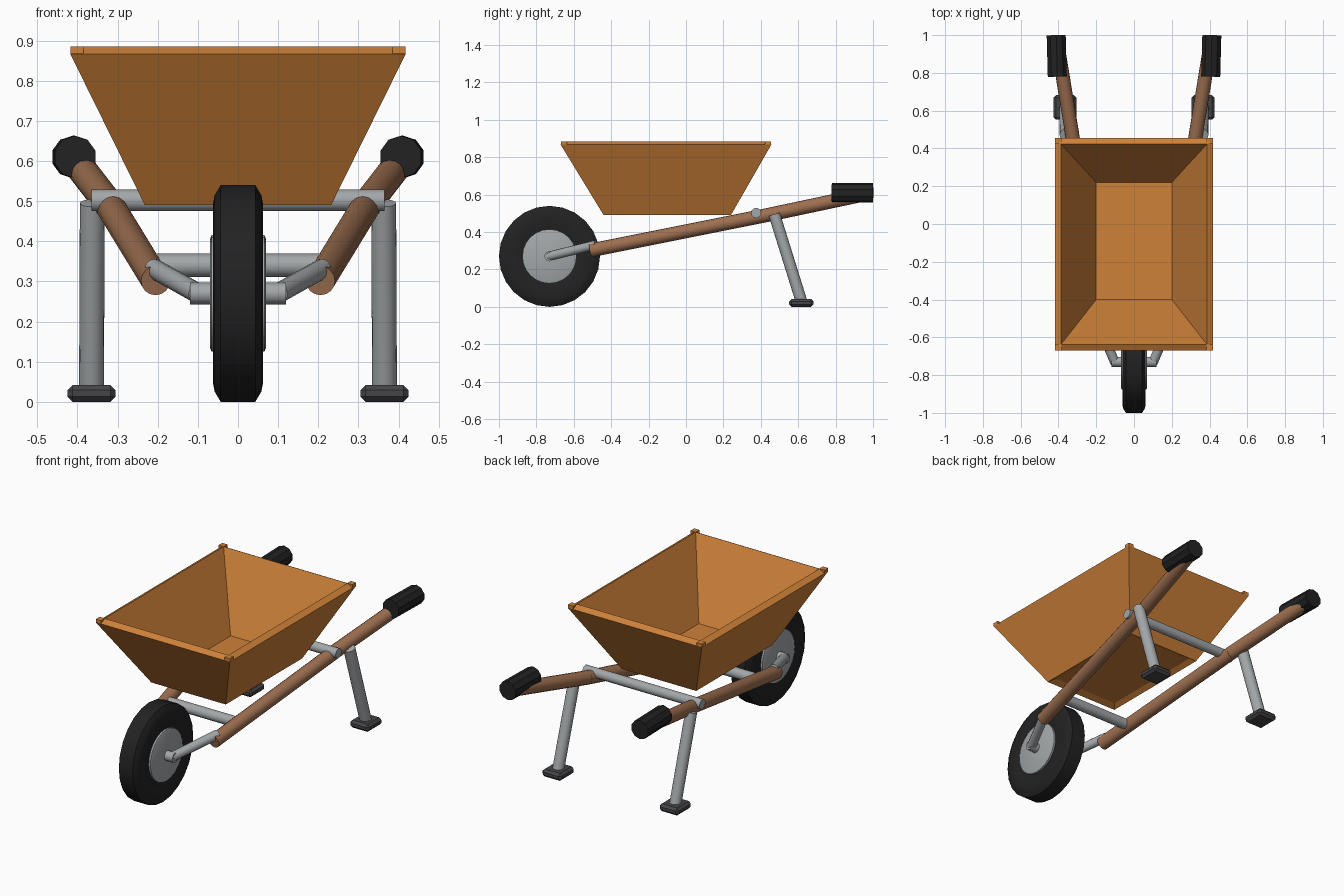
import bpy, bmesh, math
from mathutils import Vector

if "Cube" in bpy.data.objects:
    bpy.data.objects.remove(bpy.data.objects["Cube"], do_unlink=True)


def material(name, rgb, rough=0.6):
    m = bpy.data.materials.new(name)
    m.use_nodes = True
    m.diffuse_color = (*rgb, 1)
    shader = next(n for n in m.node_tree.nodes if n.type == 'BSDF_PRINCIPLED')
    shader.inputs["Base Color"].default_value = (*rgb, 1)
    shader.inputs["Roughness"].default_value = rough
    return m


ORANGE = material("orange_paint", (0.62, 0.22, 0.04))
WOOD = material("brown_wood", (0.34, 0.16, 0.08))
METAL = material("grey_metal", (0.37, 0.39, 0.40))
RUBBER = material("black_rubber", (0.016, 0.016, 0.016))
FOOT = material("dark_grey_foot", (0.06, 0.06, 0.065))


def finish(name, bm, mat, smooth=True):
    bmesh.ops.recalc_face_normals(bm, faces=bm.faces)
    mesh = bpy.data.meshes.new(name)
    bm.to_mesh(mesh)
    bm.free()
    mesh.materials.append(mat)
    ob = bpy.data.objects.new(name, mesh)
    bpy.context.collection.objects.link(ob)
    if smooth:
        bpy.ops.object.select_all(action='DESELECT')
        ob.select_set(True)
        bpy.context.view_layer.objects.active = ob
        bpy.ops.object.shade_smooth_by_angle(angle=math.radians(35))
    return ob


def rod(name, a, b, radius, mat, sides=16, smooth=True):
    """Capped cylinder from a to b."""
    a, b = Vector(a), Vector(b)
    axis = b - a
    bm = bmesh.new()
    bmesh.ops.create_cone(bm, cap_ends=True, segments=sides, radius1=radius,
                          radius2=radius, depth=axis.length)
    bm.transform(axis.to_track_quat('Z', 'Y').to_matrix().to_4x4())
    bmesh.ops.translate(bm, verts=bm.verts, vec=(a + b) / 2)
    return finish(name, bm, mat, smooth)


def box(name, center, size, mat, bevel=0.0):
    bm = bmesh.new()
    bmesh.ops.create_cube(bm, size=1)
    bmesh.ops.scale(bm, verts=bm.verts, vec=size)
    bmesh.ops.translate(bm, verts=bm.verts, vec=center)
    if bevel:
        bmesh.ops.bevel(bm, geom=bm.edges[:], offset=bevel, segments=1,
                        affect='EDGES')
    return finish(name, bm, mat, False)


def wheel_part(name, profile, center, mat, sides=24):
    """Lathe (x, radius) points around the wheel axis."""
    bm = bmesh.new()
    rings = []
    for x, r in profile:
        rings.append([bm.verts.new((x, center[1] + r * math.cos(t), center[2] + r * math.sin(t)))
                      for t in (math.tau * i / sides for i in range(sides))])
    for p, q in zip(rings, rings[1:]):
        for i in range(sides):
            j = (i + 1) % sides
            bm.faces.new((p[i], p[j], q[j], q[i]))
    bm.faces.new(rings[0])
    bm.faces.new(rings[-1])
    return finish(name, bm, mat)


def mirrored(half):
    return [(-x, r) for x, r in half] + [(x, r) for x, r in reversed(half)]


# Wheel
HUB = (0, -0.73, 0.27)
wheel_part("tire", mirrored([(0.05, 0.13), (0.061, 0.16), (0.062, 0.225),
                             (0.058, 0.245), (0.043, 0.27)]), HUB, RUBBER)
wheel_part("wheel_hub", mirrored([(0.070, 0.135), (0.066, 0.145)]), HUB, METAL)
rod("axle", (-0.12, *HUB[1:]), (0.12, *HUB[1:]), 0.027, METAL, 12)

# Tray: four slanted walls with perpendicular rims, and a thin floor
bm = bmesh.new()
# half width, half length, y centre, height
LOOPS = [(0.232, 0.34, -0.10, 0.49), (0.418, 0.563, -0.107, 0.867),
         (0.386, 0.53, -0.107, 0.885), (0.20, 0.31, -0.09, 0.508)]
rings = [[bm.verts.new((sx * w, c + sy * l, z))
          for sx, sy in ((-1, -1), (1, -1), (1, 1), (-1, 1))]
         for w, l, c, z in LOOPS]
for k in range(4):
    p, q = rings[k], rings[(k + 1) % 4]
    for i in range(4):
        j = (i + 1) % 4
        bm.faces.new((p[i], p[j], q[j], q[i]))
finish("tray_walls", bm, ORANGE, False)
box("tray_floor", (0, -0.09, 0.506), (0.402, 0.622, 0.006), ORANGE)

# Cross bars
rod("rear_crossbar", (-0.365, 0.375, 0.502), (0.365, 0.375, 0.502), 0.027, METAL)
rod("front_crossbar", (-0.22, -0.32, 0.34), (0.22, -0.32, 0.34), 0.029, METAL)

# Paired parts
for side, s in (("left", 1), ("right", -1)):
    # Rim corners
    for end, y in (("front", -0.653), ("back", 0.439)):
        box(f"{side}_{end}_rim_corner", (s * 0.401, y, 0.876),
            (0.033, 0.033, 0.018), ORANGE)
    # Bent wooden handle with rubber grip
    bend = (s * 0.32, 0.43, 0.49)
    rod(f"{side}_handle_lower", (s * 0.205, -0.51, 0.302), bend, 0.037, WOOD)
    rod(f"{side}_handle_upper", bend, (s * 0.405, 0.95, 0.60), 0.037, WOOD)
    rod(f"{side}_grip", (s * 0.406, 0.78, 0.61), (s * 0.412, 1.0, 0.61),
        0.053, RUBBER, 10, False)
    # Fork arm
    rod(f"{side}_fork_arm", (s * 0.10, -0.735, 0.27), (s * 0.21, -0.48, 0.332),
        0.025, METAL, 12)
    # Leg and foot
    rod(f"{side}_leg", (s * 0.363, 0.472, 0.495), (s * 0.365, 0.617, 0.03),
        0.031, METAL)
    box(f"{side}_foot", (s * 0.365, 0.617, 0.021), (0.12, 0.13, 0.042),
        FOOT, 0.013)
